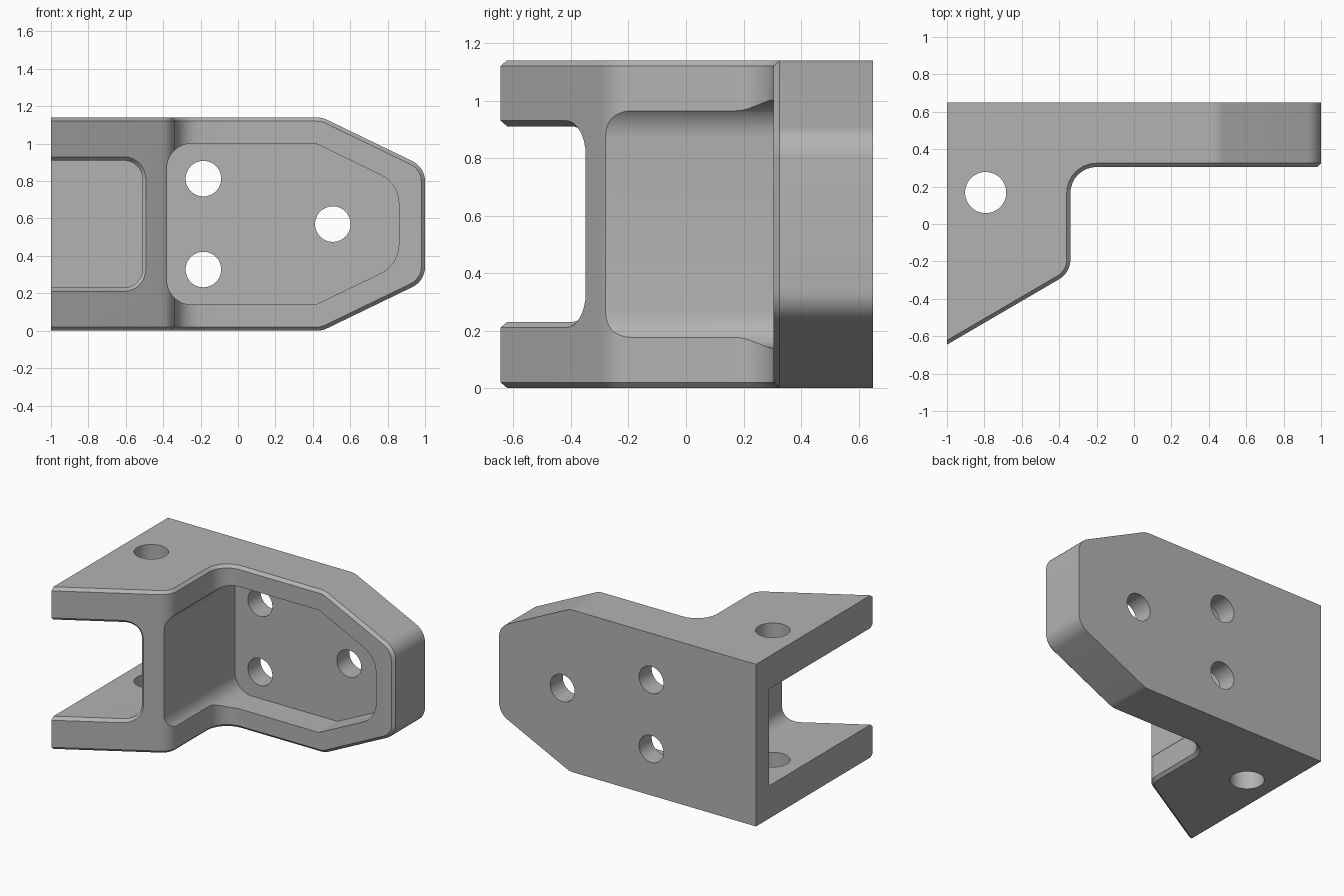
import bpy, bmesh, math
from mathutils import Vector

cube = bpy.data.objects.get("Cube")
if cube:
    bpy.data.objects.remove(cube, do_unlink=True)

HEIGHT = 1.14
MID = HEIGHT / 2

steel = bpy.data.materials.new("plain_grey")
steel.use_nodes = True
grey = (0.45, 0.45, 0.45, 1)
steel.diffuse_color = grey
steel.node_tree.nodes["Principled BSDF"].inputs["Base Color"].default_value = grey


def rounded(corners, steps=8):
    """Closed outline from (u, v, radius) corners, each filleted by its radius."""
    out = []
    for i, (u, v, r) in enumerate(corners):
        p = Vector((u, v))
        if r == 0:
            out.append(p)
            continue
        a = (Vector(corners[i - 1][:2]) - p).normalized()
        b = (Vector(corners[(i + 1) % len(corners)][:2]) - p).normalized()
        half = a.angle(b) / 2
        centre = p + (a + b).normalized() * r / math.sin(half)
        start = p + a * r / math.tan(half) - centre
        end = p + b * r / math.tan(half) - centre
        sweep = math.pi - 2 * half
        for k in range(steps + 1):
            t = k / steps
            arc = start * math.sin((1 - t) * sweep) + end * math.sin(t * sweep)
            out.append(centre + arc / math.sin(sweep))
    return out


def prism(name, outline, axis, low, high):
    """Extrude an outline along Y (outline in x, z) or Z (outline in x, y)."""
    bm = bmesh.new()
    place = (lambda p: (p.x, low, p.y)) if axis == "Y" else (lambda p: (p.x, p.y, low))
    face = bm.faces.new([bm.verts.new(place(p)) for p in outline])
    moved = bmesh.ops.extrude_face_region(bm, geom=[face])["geom"]
    shift = (0, high - low, 0) if axis == "Y" else (0, 0, high - low)
    bmesh.ops.translate(bm, vec=shift,
                        verts=[g for g in moved if isinstance(g, bmesh.types.BMVert)])
    bmesh.ops.recalc_face_normals(bm, faces=bm.faces)
    mesh = bpy.data.meshes.new(name)
    bm.to_mesh(mesh)
    bm.free()
    mesh.materials.append(steel)
    obj = bpy.data.objects.new(name, mesh)
    bpy.context.collection.objects.link(obj)
    return obj


def circle(u, v, r, count=48):
    return [Vector((u + r * math.cos(math.tau * i / count),
                    v + r * math.sin(math.tau * i / count))) for i in range(count)]


def combine(target, cutter, operation="DIFFERENCE"):
    cutter.hide_render = True
    mod = target.modifiers.new("cut", "BOOLEAN")
    mod.operation, mod.solver, mod.object = operation, "EXACT", cutter
    bpy.context.view_layer.objects.active = target
    bpy.ops.object.modifier_apply(modifier=mod.name)
    bpy.data.objects.remove(cutter, do_unlink=True)


def mirrored(upper):
    """Add the lower half of a front outline, reflected about mid height."""
    return upper + [(u, HEIGHT - v, r) for u, v, r in reversed(upper)]


# Body: stepped plan shape, trimmed to the tapered plate outline
bracket = prism("bracket", rounded([
    (-1, 0.65, 0), (1, 0.65, 0), (1, 0.305, 0), (-0.34, 0.305, 0.14),
    (-0.34, -0.26, 0.12), (-1, -0.645, 0)]), "Z", 0, HEIGHT)
outline = mirrored([(-1.2, HEIGHT, 0), (0.45, HEIGHT, 0.12), (1, 0.874, 0.12)])
combine(bracket, prism("taper_cutter", rounded(outline), "Y", -1, 1), "INTERSECT")

# Clevis slot, open to the front and the right side
slot = mirrored([(-1.2, 0.91, 0), (-0.51, 0.91, 0.10)])
combine(bracket, prism("slot_cutter", rounded(slot), "Y", -1, 0.505))

# Chamfer along the front rim and the slot mouth
bm = bmesh.new()
bm.from_mesh(bracket.data)
bmesh.ops.remove_doubles(bm, verts=bm.verts, dist=0.0002)
bmesh.ops.dissolve_limit(bm, angle_limit=0.01, verts=bm.verts, edges=bm.edges)
bm.normal_update()


def is_front(face):
    c, n = face.calc_center_median(), face.normal
    inner_wall = n.x > 0.99 and -0.4 < c.x < 0
    return (n.y < -0.01 and c.y < 0.4) or inner_wall


def is_side(face):
    return (abs(face.normal.y) < 0.01 and not is_front(face)
            and face.calc_center_median().x > -0.99)


rim = []
for edge in bm.edges:
    if len(edge.link_faces) == 2:
        f, g = edge.link_faces
        if (is_front(f) and is_side(g)) or (is_front(g) and is_side(f)):
            rim.append(edge)
bmesh.ops.bevel(bm, geom=rim, offset=0.02, offset_type="OFFSET", segments=1,
                profile=0.5, affect="EDGES", clamp_overlap=False)
bm.to_mesh(bracket.data)
bm.free()

# Recessed pocket in the mounting plate
pocket = mirrored([(-0.38, 1.0, 0.13), (0.417, 1.0, 0), (0.86, 0.786, 0.17)])
combine(bracket, prism("pocket_cutter", rounded(pocket), "Y", -1, 0.51))

# Mounting holes through the plate, and the pin hole through both ears
for x, z in ((-0.185, MID + 0.243), (-0.185, MID - 0.243), (0.507, MID)):
    combine(bracket, prism("bolt_hole_cutter", circle(x, z, 0.095), "Y", 0.4, 0.8))
combine(bracket, prism("pin_hole_cutter", circle(-0.793, 0.168, 0.11), "Z", -0.2, 1.4))

# Smooth fillets with crisp edges
bpy.ops.object.select_all(action="DESELECT")
bracket.select_set(True)
bpy.context.view_layer.objects.active = bracket
bpy.ops.object.shade_smooth_by_angle(angle=math.radians(20))
